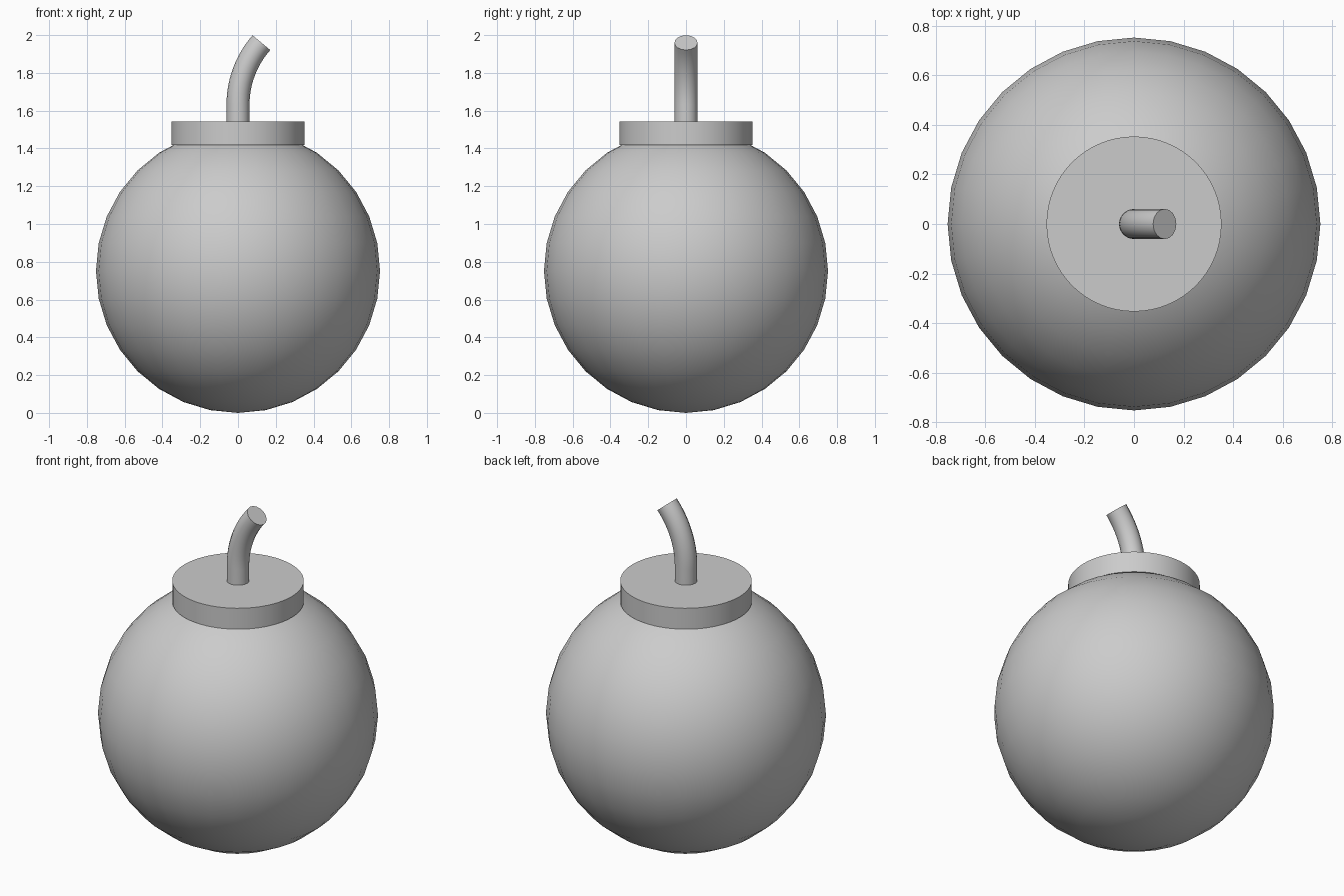
import bpy, math

if "Cube" in bpy.data.objects:
    bpy.data.objects.remove(bpy.data.objects["Cube"])


def smooth(obj, angle=40):
    bpy.ops.object.select_all(action='DESELECT')
    obj.select_set(True)
    bpy.context.view_layer.objects.active = obj
    bpy.ops.object.shade_smooth_by_angle(angle=math.radians(angle))


# Round body
R = 0.752
bpy.ops.mesh.primitive_uv_sphere_add(segments=32, ring_count=16, radius=R, location=(0, 0, R))
body = bpy.context.object
body.name = "round_body"
smooth(body)

# Flat collar on top
bpy.ops.mesh.primitive_cylinder_add(vertices=64, radius=0.353, depth=0.124, location=(0, 0, 1.48))
collar = bpy.context.object
collar.name = "collar"
smooth(collar)

# Fuse: straight stem followed by an arc leaning towards +x
bend, arc_r, z0, steps = math.radians(41.4), 0.496, 1.632, 12
path = [(0, 0, 1.5)]
for i in range(steps + 1):
    a = bend * i / steps
    path.append((arc_r * (1 - math.cos(a)), 0, z0 + arc_r * math.sin(a)))

curve = bpy.data.curves.new("fuse", 'CURVE')
curve.dimensions = '3D'
curve.bevel_depth = 0.061
curve.bevel_resolution = 6
curve.use_fill_caps = True
spline = curve.splines.new('POLY')
spline.points.add(len(path) - 1)
for p, co in zip(spline.points, path):
    p.co = (*co, 1)
fuse = bpy.data.objects.new("fuse", curve)
bpy.context.collection.objects.link(fuse)
bpy.ops.object.select_all(action='DESELECT')
fuse.select_set(True)
bpy.context.view_layer.objects.active = fuse
bpy.ops.object.convert(target='MESH')
fuse = bpy.context.object
fuse.name = "fuse"
smooth(fuse)
